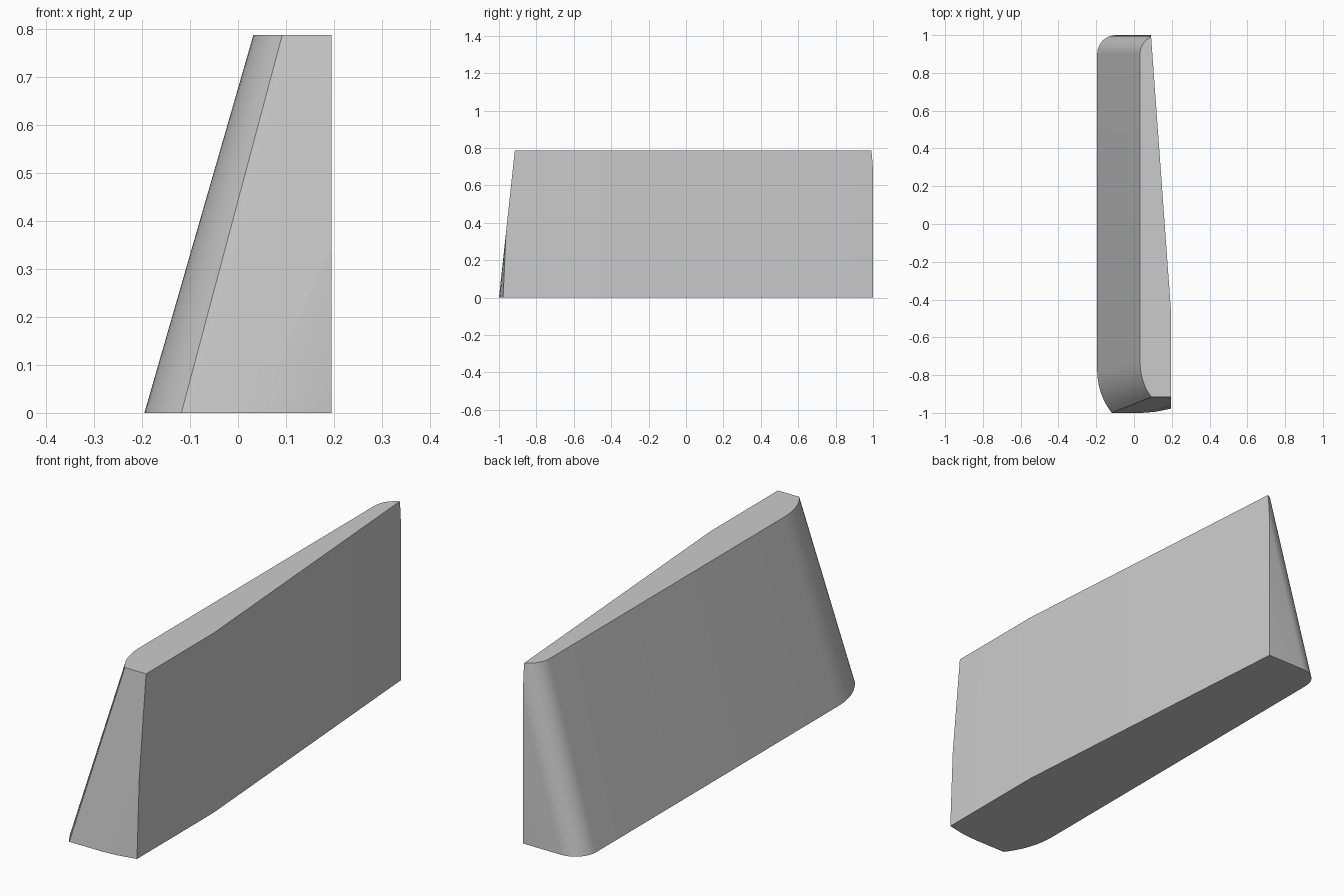
import bpy, bmesh, math
from mathutils import Vector

cube = bpy.data.objects.get("Cube")
if cube:
    bpy.data.objects.remove(cube, do_unlink=True)

HEIGHT = 0.787
SIDE = 0.195
STEPS = 10


def bezier(a, b, c):
    """Points of a quadratic curve from a to c."""
    a, b, c = Vector(a), Vector(b), Vector(c)
    ts = [i / STEPS for i in range(STEPS + 1)]
    return [a * (1 - t) ** 2 + b * 2 * t * (1 - t) + c * t * t for t in ts]


def outline(left, z, front, nose):
    """Counter-clockwise section with a rounded left side, overlong on the right."""
    pts = [Vector((0.3, front)), Vector((0.3, 1))]
    for i in range(STEPS + 1):
        a = math.pi / 2 * (1 + i / STEPS)
        pts.append(Vector((left + 0.1 + 0.1 * math.cos(a), 0.9 + 0.1 * math.sin(a))))
    pts += bezier((left, nose[0]), (left, nose[1]), (left + nose[2], front))
    return [(p.x, p.y, z) for p in pts]


def trim(bm, a, b, c):
    """Cut by the plane through three points, keep the -x/+y inside and cap it."""
    a, b, c = Vector(a), Vector(b), Vector(c)
    n = (b - a).cross(c - a).normalized()
    if n.dot(a - Vector((0, 0, HEIGHT / 2))) < 0:
        n = -n
    cut = bmesh.ops.bisect_plane(bm, geom=bm.verts[:] + bm.edges[:] + bm.faces[:],
                                 plane_co=a, plane_no=n, clear_outer=True, dist=1e-6)
    edges = [e for e in cut["geom_cut"] if isinstance(e, bmesh.types.BMEdge)]
    bmesh.ops.holes_fill(bm, edges=[e for e in edges if e.is_boundary], sides=0)


# Leaning body: loft between the lower and upper sections
bm = bmesh.new()
low = [bm.verts.new(p) for p in outline(-SIDE, 0, -1, (-0.77, -0.9, 0.077))]
top = [bm.verts.new(p) for p in outline(0.032, HEIGHT, -0.915, (-0.72, -0.84, 0.06))]
bm.faces.new(low[::-1])
bm.faces.new(top)
for i in range(len(low)):
    j = (i + 1) % len(low)
    bm.faces.new((low[i], low[j], top[j], top[i]))

# Upright right wall, bent inward towards the back
trim(bm, (SIDE, -0.45, 0), (SIDE, 0, 0), (SIDE, 0, 1))
trim(bm, (SIDE, -0.45, 0), (0.09, 1, 0), (0.09, 1, 1))

# Slight rounding of the lower front corner
trim(bm, (0.04, -1, 0), (SIDE, -0.988, 0), (SIDE, -0.962, 0.35))
trim(bm, (0.11, -0.9946, 0), (SIDE, -0.978, 0), (SIDE, -0.962, 0.35))

bmesh.ops.recalc_face_normals(bm, faces=bm.faces[:])
mesh = bpy.data.meshes.new("wedge_body")
bm.to_mesh(mesh)
bm.free()
body = bpy.data.objects.new("wedge_body", mesh)
bpy.context.collection.objects.link(body)

# Plain grey finish
grey = bpy.data.materials.new("plain_grey")
grey.use_nodes = True
colour = (0.6, 0.6, 0.6, 1)
grey.diffuse_color = colour
grey.node_tree.nodes["Principled BSDF"].inputs["Base Color"].default_value = colour
mesh.materials.append(grey)

bpy.ops.object.select_all(action="DESELECT")
body.select_set(True)
bpy.context.view_layer.objects.active = body
bpy.ops.object.shade_smooth_by_angle(angle=math.radians(25))
